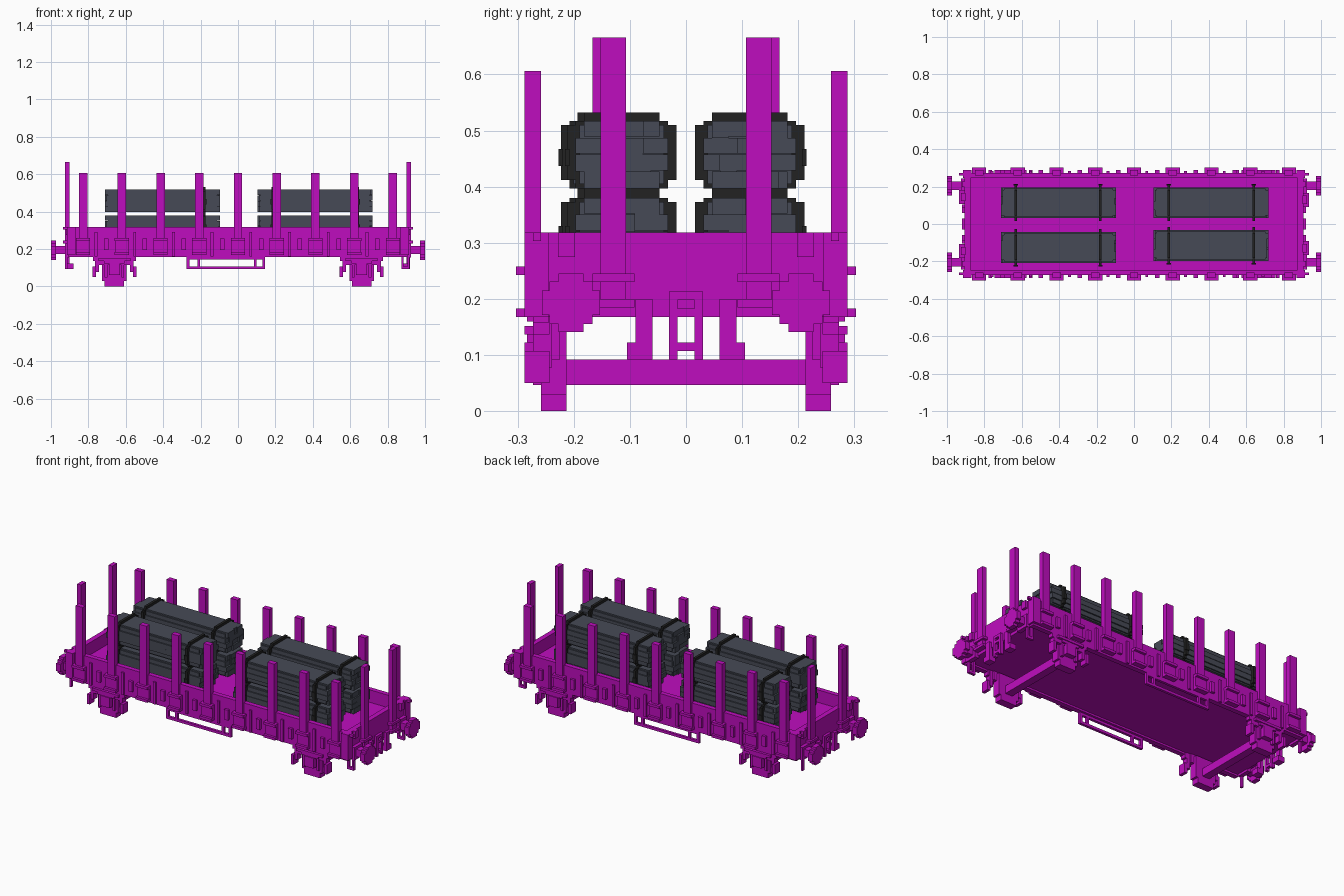
import bpy, bmesh, random
from mathutils import Matrix, Vector

random.seed(4)
cube = bpy.data.objects.get("Cube")
if cube:
    bpy.data.objects.remove(cube)


def material(name, colour):
    m = bpy.data.materials.new(name)
    m.use_nodes = True
    m.diffuse_color = (*colour, 1)
    m.node_tree.nodes["Principled BSDF"].inputs["Base Color"].default_value = (*colour, 1)
    return m


MAGENTA = material("magenta paint", (0.52, 0.004, 0.52))
SLATE = material("slate grey", (0.061, 0.068, 0.092))
BLACK = material("strap black", (0.016, 0.016, 0.016))
V = 0.015                       # size of one small block
SIGNS = (-1, 1)
CORNERS = [(sx, sy) for sx in SIGNS for sy in SIGNS]


def build(name, boxes, mat):
    """Joins boxes, each given as an x, y and z range, into one object."""
    bm = bmesh.new()
    for box in boxes:
        lo = Vector(min(r) for r in box)
        hi = Vector(max(r) for r in box)
        bmesh.ops.create_cube(bm, size=1, matrix=Matrix.Translation((lo + hi) / 2)
                              @ Matrix.Diagonal((*(hi - lo), 1)))
    mesh = bpy.data.meshes.new(name)
    bm.to_mesh(mesh)
    bm.free()
    mesh.materials.append(mat)
    obj = bpy.data.objects.new(name, mesh)
    bpy.context.collection.objects.link(obj)
    return obj


def around(centre, half):
    return (centre - half, centre + half)


def flip(r, sign):
    return (r[0] * sign, r[1] * sign)


def disc(xr, y, z, steps):
    """Stepped round plate facing x, from (half width, half height) pairs."""
    return [(xr, around(y, w), around(z, h)) for w, h in steps]


# Floor and low walls
build("floor", [((-0.9, 0.9), (-0.27, 0.27), (0.168, 0.245))], MAGENTA)
walls = [((-0.905, 0.905), flip((0.245, 0.273), s), (0.157, 0.318)) for s in SIGNS]
walls += [(flip((0.875, 0.905), s), (-0.25, 0.25), (0.168, 0.318)) for s in SIGNS]
build("walls", walls, MAGENTA)

# Side stakes with their pockets
stakes, pockets = [], []
for i in range(-4, 5):
    x = i * 0.207
    for s in SIGNS:
        stakes.append((around(x, 0.0225), flip((0.258, 0.288), s), (0.17, 0.606)))
        for z in (0.168, 0.243):
            pockets.append((around(x, 0.038), flip((0.27, 0.303), s), (z, z + V)))
        for side in SIGNS:
            pockets.append((around(x + side * 0.03, 0.0075), flip((0.27, 0.288), s), (0.168, 0.258)))
build("side_stakes", stakes, MAGENTA)
build("stake_pockets", pockets, MAGENTA)

# Latches, hinge blocks and ribs on the side walls
fittings = []
for i in range(-4, 4):
    x = (i + 0.5) * 0.207
    for s in SIGNS:
        fittings.append((around(x - 0.035, 0.0075), flip((0.27, 0.283), s), (0.16, 0.29)))
        fittings.append((around(x + 0.02, 0.012), flip((0.27, 0.288), s), (0.195, 0.255)))
build("wall_fittings", fittings, MAGENTA)

# Taller stakes on the end walls, set slightly wider at one end
end_stakes, end_fittings = [], []
for sx, sy in CORNERS:
    y = 0.107 if sx > 0 else 0.122
    end_stakes.append((flip((0.9, 0.925), sx), flip((y, y + 0.045), sy), (0.2, 0.666)))
    for z in (0.185, 0.23):
        end_fittings.append((flip((0.9, 0.935), sx), flip((y - V, y + 0.06), sy), (z, z + V)))
    end_fittings.append((flip((0.9, 0.92), sx), flip((0.198, 0.228), sy), (0.275, 0.318)))
    end_fittings.append((flip((0.9, 0.935), sx), flip((0.258, 0.273), sy), (0.303, 0.318)))
    end_fittings.append((flip((0.87, 0.915), sx), flip((0.245, 0.288), sy), (0.168, 0.318)))
build("end_stakes", end_stakes, MAGENTA)
build("end_fittings", end_fittings, MAGENTA)

# Buffers
ROUND = [(0.052, 0.022), (0.038, 0.038), (0.022, 0.052)]
buffers = []
for sx, sy in CORNERS:
    y = sy * 0.205
    buffers += disc(flip((0.972, 1.0), sx), y, 0.193, ROUND)
    buffers.append((flip((0.9, 0.975), sx), around(y, 0.022), (0.172, 0.215)))
    buffers.append((flip((0.9, 0.925), sx), around(y, 0.038), (0.155, 0.23)))
build("buffers", buffers, MAGENTA)

# Coupling loops and hoses at both ends
coupling, hoses = [], []
for sx in SIGNS:
    xr = flip((0.9, 0.92), sx)
    for s in SIGNS:
        coupling.append((xr, flip((0.015, 0.03), s), (0.092, 0.213)))
        hoses.append((xr, flip((0.06, 0.09), s), (0.092, 0.2)))
        hoses.append((flip((0.88, 0.92), sx), flip((0.06, 0.105), s), (0.092, 0.122)))
    for z in (0.107, 0.168, 0.198):
        coupling.append((xr, (-0.03, 0.03), (z, z + V)))
build("couplings", coupling, MAGENTA)
build("brake_hoses", hoses, MAGENTA)

# Wheels, axles, axle boxes and spring hangers
wheels, axles, axle_boxes, hangers = [], [], [], []
for sx, sy in CORNERS:
    x = sx * 0.661
    for w, z0, z1 in ((0.052, 0, 0.14), (0.065, 0.03, 0.155), (0.085, 0.115, 0.165)):
        yr = (0.213, 0.258) if z0 < 0.1 else (0.23, 0.273)
        wheels.append((around(x, w), flip(yr, sy), (z0, z1)))
    axles.append((around(x, 0.0225), (-0.22, 0.22), (0.047, 0.092)))
    axle_boxes.append((around(x, 0.03), flip((0.25, 0.288), sy), (0.062, 0.122)))
    axle_boxes.append((around(x, 0.055), flip((0.25, 0.283), sy), (0.122, 0.137)))
    axle_boxes.append((around(x, 0.085), flip((0.25, 0.288), sy), (0.137, 0.152)))
    for side in SIGNS:
        axle_boxes.append((around(x + side * 0.045, 0.0075), flip((0.25, 0.273), sy), (0.047, 0.137)))
        hangers.append((around(x + side * 0.093, 0.01), flip((0.24, 0.273), sy), (0.077, 0.168)))
        hangers.append((around(x + side * 0.108, 0.009), flip((0.243, 0.288), sy), (0.05, 0.107)))
        hangers.append((around(x + side * 0.108, 0.0075), flip((0.243, 0.273), sy), (0.137, 0.168)))
build("wheels", wheels, MAGENTA)
build("axles", axles, MAGENTA)
build("axle_boxes", axle_boxes, MAGENTA)
build("spring_hangers", hangers, MAGENTA)

# Hanging step frames under the side walls
frames = []
for s in SIGNS:
    yr = flip((0.258, 0.273), s)
    frames.append(((-0.275, 0.145), yr, (0.092, 0.107)))
    frames.append(((-0.275, 0.145), yr, (0.143, 0.16)))
    for x in (-0.268, -0.21, 0.092, 0.138):
        frames.append((around(x, 0.0075), yr, (0.092, 0.16)))
build("step_frames", frames, MAGENTA)

# Corner steps
steps = []
for sy in SIGNS:
    steps += [(around(x, 0.006), flip((0.225, 0.24), sy), (0.092, 0.17)) for x in (-0.918, 0.88, 0.912)]
    steps.append(((0.875, 0.918), flip((0.225, 0.24), sy), (0.092, 0.107)))
build("corner_steps", steps, MAGENTA)


def bundle(name, x0, x1, y0, z0, strap_xs):
    """A bundle of beams with uneven ends, held by two straps."""
    y1, z1 = y0 + 0.165, z0 + 0.12
    core = [((x0 + V, x1 - V), (y0 + V / 2, y1 - V / 2), (z0 + V / 2, z1 - V / 2))]
    beams = []
    for row in range(4):
        z = z0 + row * 0.03
        inset = V if row in (0, 3) else 0
        y = y0 + inset
        while y < y1 - inset - 0.001:
            end = min(y + random.choice((2, 3, 4)) * V, y1 - inset)
            a, b = random.choice((0, 0, V / 2)), random.choice((0, 0, V / 2))
            low = z if row == 0 else z + random.choice((0, 0.002))
            beams.append(((x0 + a, x1 - b), (y, end), (low, z + 0.03)))
            y = end
    build(name + "_beams", core + beams, SLATE)
    straps = []
    for x in strap_xs:
        xr = around(x, V / 2)
        straps.append((xr, (y0 - V, y1 + V), (z0 + V, z1 - V / 2)))
        straps.append((xr, (y0, y1), (z0, z1)))
        straps.append((xr, (y0 + V, y1 - V), (z0 - V / 2, z1 + V)))
        # Buckle on the outer side
        outer = y1 + V if y0 > 0 else y0 - V
        straps.append((around(x, 0.011), around(outer, 0.004), (z0 + 0.04, z0 + 0.07)))
    build(name + "_straps", straps, BLACK)


# Load: two stacks of two bundles on each half
for level, z in (("lower", 0.26), ("upper", 0.397)):
    bundle(level + "_back_right_bundle", -0.71, -0.097, 0.031, z, (-0.632, -0.18))
    bundle(level + "_front_right_bundle", -0.71, -0.097, -0.208, z, (-0.632, -0.18))
    bundle(level + "_back_left_bundle", 0.105, 0.718, 0.031, z, (0.186, 0.64))
    bundle(level + "_front_left_bundle", 0.105, 0.718, -0.197, z, (0.186, 0.64))
